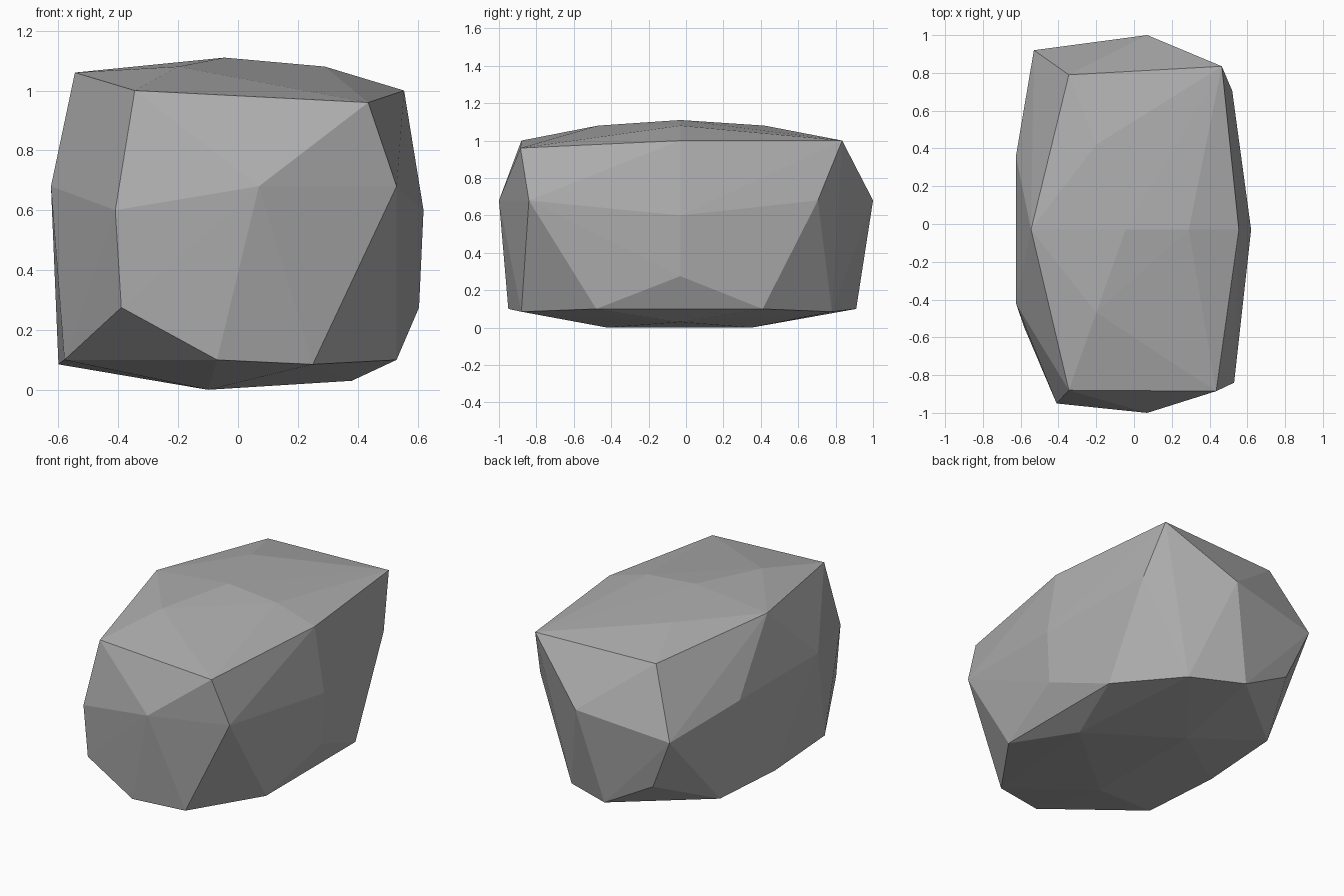
import bpy
import bmesh
from math import radians

old_cube = bpy.data.objects.get("Cube")
if old_cube:
    bpy.data.objects.remove(old_cube, do_unlink=True)


def make_material(name, colour):
    material = bpy.data.materials.new(name)
    material.use_nodes = True
    material.diffuse_color = colour
    shader = material.node_tree.nodes["Principled BSDF"]
    shader.inputs["Base Color"].default_value = colour
    shader.inputs["Roughness"].default_value = 0.9
    return material


# Corners of the stone, grouped in rings by height: height -> (x, y) corners
rings = {
    # crown
    1.11: [(-.045, -.03)],
    1.08: [(.29, -.03), (-.2, .42), (-.2, -.47)],
    1.06: [(-.545, -.03)],
    # shoulder
    1.0: [(-.345, -.88), (-.345, .79), (.555, -.03), (.465, .835)],
    .96: [(.435, -.885)],
    # waist
    .68: [(.07, -1), (.07, 1), (.53, -.84), (.52, .705), (-.625, -.42), (-.625, .36)],
    .6: [(.62, -.03), (-.41, -.95), (-.53, .92)],
    .275: [(.605, -.03), (-.39, -.935), (-.39, .885)],
    # foot
    .1: [(.53, -.48), (.53, .41), (-.07, -.95), (-.07, .91), (-.58, -.55), (-.58, .49)],
    .085: [(.25, -.88), (.25, .78), (-.6, -.03)],
    .03: [(.38, -.03)],
    0: [(-.1, -.42), (-.1, .35)],
}


def build_stone(name, rings, material):
    """Wrap the corner rings in one faceted shell."""
    bm = bmesh.new()
    for height, corners in rings.items():
        for x, y in corners:
            bm.verts.new((x, y, height))
    bmesh.ops.convex_hull(bm, input=bm.verts, use_existing_faces=False)

    # Drop any corner the shell did not need
    loose = [v for v in bm.verts if not v.link_faces]
    bmesh.ops.delete(bm, geom=loose, context="VERTS")

    # Merge nearly coplanar triangles into larger flat facets
    bmesh.ops.dissolve_limit(bm, angle_limit=radians(1), verts=bm.verts, edges=bm.edges)
    bmesh.ops.recalc_face_normals(bm, faces=bm.faces)
    for face in bm.faces:
        face.smooth = False

    mesh = bpy.data.meshes.new(name)
    bm.to_mesh(mesh)
    bm.free()
    mesh.materials.append(material)
    stone = bpy.data.objects.new(name, mesh)
    bpy.context.scene.collection.objects.link(stone)
    return stone


stone_grey = make_material("stone grey", (.42, .42, .42, 1))
build_stone("boulder", rings, stone_grey)
